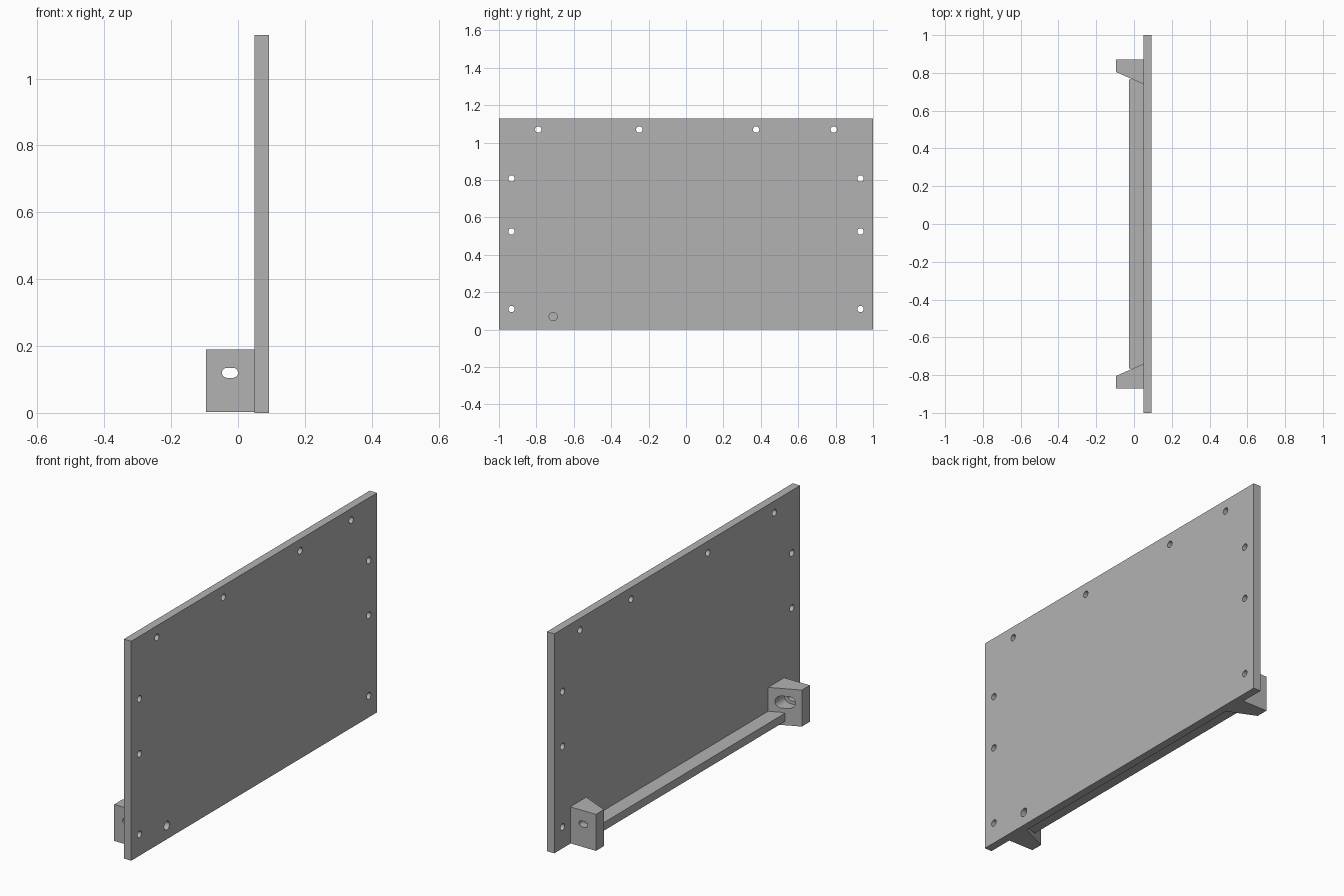
import bpy, bmesh, math
from mathutils import Vector

cube = bpy.data.objects.get("Cube")
if cube:
    bpy.data.objects.remove(cube, do_unlink=True)

grey = bpy.data.materials.new("plain grey")
grey.use_nodes = True
colour = (0.45, 0.45, 0.45, 1)
grey.diffuse_color = colour
grey.node_tree.nodes["Principled BSDF"].inputs["Base Color"].default_value = colour


def prism(name, profile, axis, start, end):
    """Extrude a closed 2D profile along one axis; the other two keep their order."""
    bm = bmesh.new()
    points = []
    for p in profile:
        co = list(p)
        co.insert("xyz".index(axis), start)
        points.append(bm.verts.new(co))
    face = bm.faces.new(points)
    moved = bmesh.ops.extrude_face_region(bm, geom=[face])["geom"]
    offset = Vector([end - start if a == axis else 0 for a in "xyz"])
    bmesh.ops.translate(bm, vec=offset,
                        verts=[v for v in moved if isinstance(v, bmesh.types.BMVert)])
    bmesh.ops.recalc_face_normals(bm, faces=bm.faces)
    mesh = bpy.data.meshes.new(name)
    bm.to_mesh(mesh)
    bm.free()
    mesh.materials.append(grey)
    obj = bpy.data.objects.new(name, mesh)
    bpy.context.collection.objects.link(obj)
    return obj


def rect(a, b, c, d):
    return [(a, c), (b, c), (b, d), (a, d)]


def slot(cx, cz, width, height, steps=12):
    """Rounded slot outline; equal width and height give a circle."""
    r, shift = height / 2, (width - height) / 2
    outline = []
    for side in (1, -1):
        for i in range(steps + (shift > 0)):
            t = math.pi * (i / steps - 0.5)
            outline.append((cx + side * (shift + r * math.cos(t)),
                            cz + side * r * math.sin(t)))
    return outline


def cut(obj, cutters):
    """Subtract the cutters, bake the result and remove them."""
    for c in cutters:
        c.hide_render = True
        mod = obj.modifiers.new("cut", "BOOLEAN")
        mod.operation, mod.solver, mod.object = "DIFFERENCE", "EXACT", c
    graph = bpy.context.evaluated_depsgraph_get()
    mesh = bpy.data.meshes.new_from_object(obj.evaluated_get(graph))
    obj.modifiers.clear()
    obj.data = mesh
    for c in cutters:
        bpy.data.objects.remove(c, do_unlink=True)
    bpy.context.view_layer.objects.active = obj
    bpy.ops.object.select_all(action="DESELECT")
    obj.select_set(True)
    bpy.ops.object.shade_smooth_by_angle(angle=math.radians(30))


BACK, FRONT, OUT = 0.05, 0.092, -0.096

# Upright plate with fixing holes along the top and both sides
plate = prism("plate", rect(-1, 1, 0, 1.13), "x", BACK, FRONT)
holes = [(y, 1.07) for y in (-0.79, -0.25, 0.375, 0.79)]
holes += [(s * 0.933, z) for s in (-1, 1) for z in (0.11, 0.525, 0.808)]
cutters = [prism("hole_cutter", slot(y, z, 0.034, 0.034), "x", 0, 0.15) for y, z in holes]
# Blind locating hole
cutters.append(prism("blind_cutter", slot(-0.71, 0.07, 0.044, 0.044), "x", BACK + 0.012, 0.15))
cut(plate, cutters)

# Rail between the brackets
prism("rail", rect(-0.027, BACK, -0.765, 0.765), "z", 0.025, 0.067)

# Mirrored brackets with a slanted inner face and a recessed slot
for side, name in ((1, "left_bracket"), (-1, "right_bracket")):
    outline = [(BACK, 0.74), (BACK, 0.87), (OUT, 0.87), (OUT, 0.805)]
    bracket = prism(name, [(x, side * y) for x, y in outline], "z", 0.002, 0.19)
    cut(bracket, [
        prism("slot_cutter", slot(-0.024, 0.12, 0.048, 0.03), "y", side * 0.6, side * 0.95),
        prism("recess_cutter", slot(-0.024, 0.12, 0.09, 0.062), "y", side * 0.6, side * 0.83),
    ])
